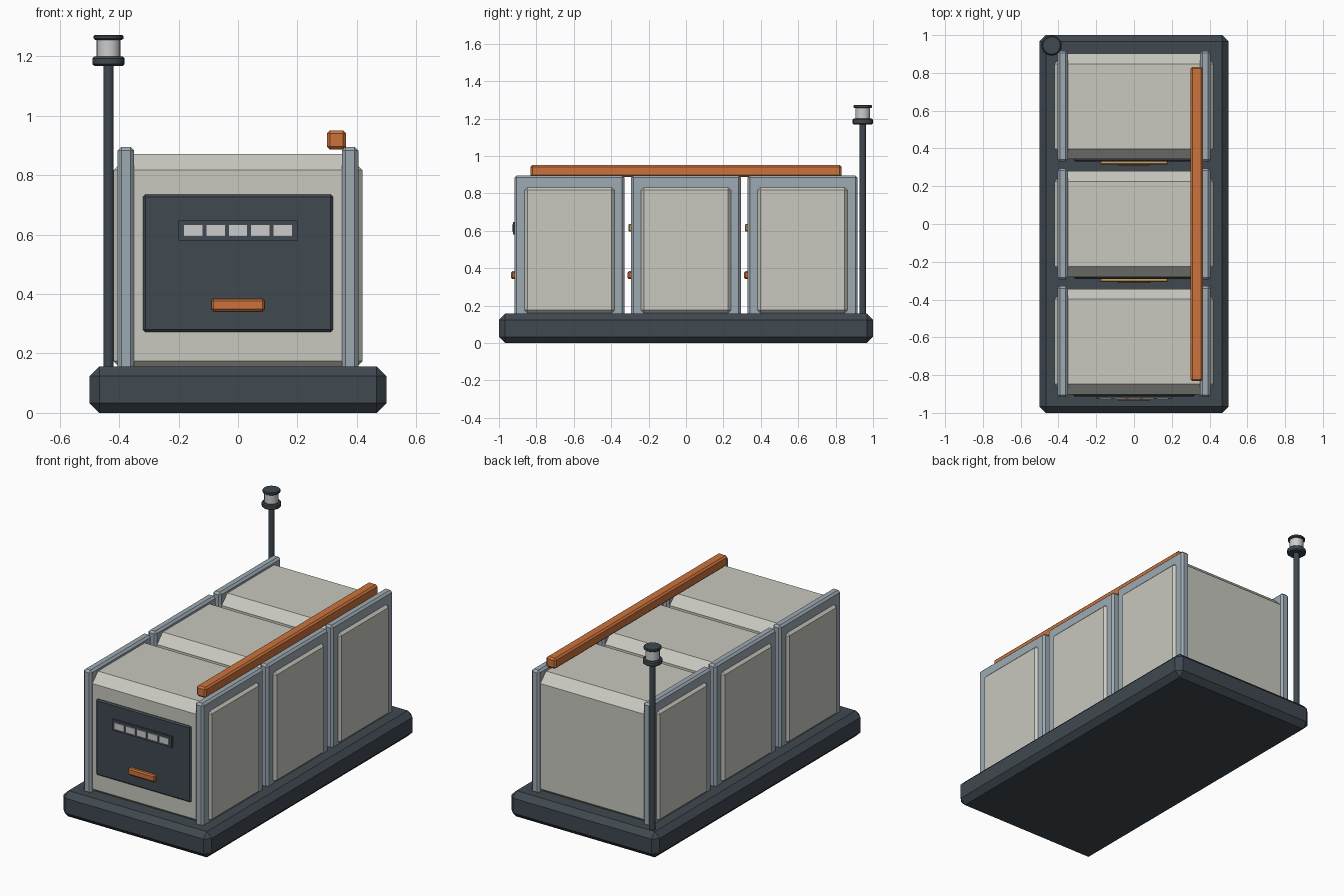
import bpy
import bmesh
import math
from mathutils import Matrix

if "Cube" in bpy.data.objects:
    bpy.data.objects.remove(bpy.data.objects["Cube"])


def material(name, r, g, b):
    m = bpy.data.materials.new(name)
    m.diffuse_color = (r, g, b, 1)
    m.use_nodes = True
    m.node_tree.nodes["Principled BSDF"].inputs["Base Color"].default_value = m.diffuse_color
    return m


DARK = material("dark_metal", 0.05, 0.065, 0.08)
CREAM = material("cream_paint", 0.58, 0.58, 0.52)
STEEL = material("grey_blue_steel", 0.34, 0.40, 0.45)
ORANGE = material("orange_paint", 0.60, 0.17, 0.045)
AMBER = material("amber_strip", 0.60, 0.36, 0.12)
WHITE = material("pale_light", 0.70, 0.70, 0.68)


def finish(name, bm, mat):
    mesh = bpy.data.meshes.new(name)
    bmesh.ops.recalc_face_normals(bm, faces=bm.faces)
    bm.to_mesh(mesh)
    bm.free()
    mesh.materials.append(mat)
    ob = bpy.data.objects.new(name, mesh)
    bpy.context.collection.objects.link(ob)
    return ob


def box(name, x, y, z, mat, bevel=0.0):
    """Chamfered box from (min, max) ranges on each axis."""
    bm = bmesh.new()
    size = [r[1] - r[0] for r in (x, y, z)]
    mid = [(r[0] + r[1]) / 2 for r in (x, y, z)]
    bmesh.ops.create_cube(bm, size=1, matrix=Matrix.Translation(mid) @ Matrix.Diagonal((*size, 1)))
    if bevel:
        bmesh.ops.bevel(bm, geom=bm.edges[:], offset=bevel, segments=1, affect='EDGES')
    return finish(name, bm, mat)


def lathe(name, profile, x, y, mat, sides=20):
    """Closed turned part from (radius, height) points."""
    bm = bmesh.new()
    rings = []
    for r, z in profile:
        rings.append([bm.verts.new((x + r * math.cos(2 * math.pi * i / sides),
                                    y + r * math.sin(2 * math.pi * i / sides), z))
                      for i in range(sides)])
    for a, b in zip(rings, rings[1:]):
        for i in range(sides):
            j = (i + 1) % sides
            bm.faces.new((a[i], a[j], b[j], b[i])).smooth = True
    bm.faces.new(rings[0][::-1])
    bm.faces.new(rings[-1])
    ob = finish(name, bm, mat)
    bpy.ops.object.select_all(action='DESELECT')
    ob.select_set(True)
    bpy.context.view_layer.objects.active = ob
    bpy.ops.object.shade_smooth_by_angle(angle=math.radians(30))
    return ob


# Base plinth
box("base", (-0.5, 0.5), (-1, 1), (0, 0.157), DARK, 0.033)

# Three cabinets, front to back
for n, cy in enumerate((-0.623, 0.0, 0.623), 1):
    box(f"cabinet_body_{n}", (-0.42, 0.42), (cy - 0.28, cy + 0.28), (0.12, 0.872), CREAM, 0.055)
    for side, s in (("left", -1), ("right", 1)):
        xs = sorted((s * 0.35, s * 0.405))
        box(f"side_frame_{side}_{n}", xs, (cy - 0.294, cy + 0.294), (0.14, 0.896), STEEL, 0.012)
    box(f"front_panel_{n}", (-0.32, 0.32), (cy - 0.291, cy - 0.265), (0.272, 0.735), DARK, 0.008)
    box(f"handle_{n}", (-0.09, 0.09), (cy - 0.312, cy - 0.28), (0.342, 0.384), ORANGE, 0.007)
    if n == 1:
        # Display with five indicator cells
        box("display_bezel", (-0.2, 0.2), (cy - 0.301, cy - 0.28), (0.58, 0.647), DARK)
        for i in range(5):
            cx = (i - 2) * 0.0755
            box(f"indicator_cell_{i + 1}", (cx - 0.031, cx + 0.031),
                (cy - 0.306, cy - 0.29), (0.595, 0.632), WHITE)
    else:
        box(f"status_strip_{n}", (-0.18, 0.18), (cy - 0.307, cy - 0.28), (0.596, 0.636), AMBER, 0.004)

# Cable rail over the cabinets
box("top_rail", (0.299, 0.364), (-0.832, 0.832), (0.887, 0.951), ORANGE, 0.01)

# Mast and beacon
mx, my = -0.436, 0.945
lathe("mast", [(0.0175, 0.14), (0.0175, 1.18)], mx, my, DARK)
lathe("beacon_collar", [(0.047, 1.168), (0.054, 1.174), (0.054, 1.194), (0.048, 1.2)], mx, my, DARK)
lathe("beacon_lens", [(0.04, 1.195), (0.04, 1.262)], mx, my, WHITE)
lathe("beacon_cap", [(0.045, 1.256), (0.05, 1.26), (0.05, 1.269), (0.046, 1.273)], mx, my, DARK)
